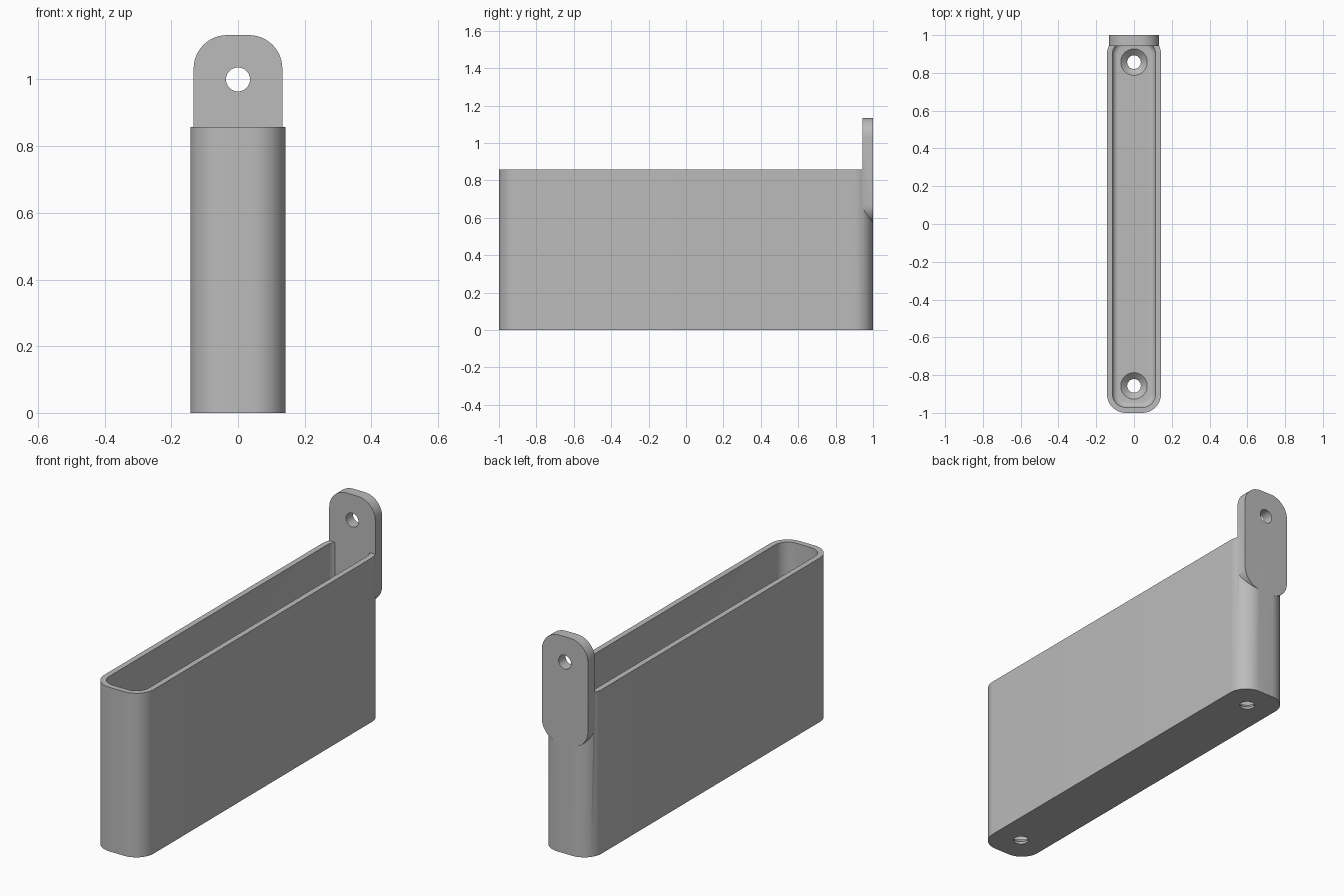
import bpy, bmesh, math
from mathutils import Matrix

cube = bpy.data.objects.get("Cube")
if cube:
    bpy.data.objects.remove(cube, do_unlink=True)

grey = bpy.data.materials.new("plain grey")
grey.use_nodes = True
colour = (0.5, 0.5, 0.5, 1)
grey.diffuse_color = colour
grey.node_tree.nodes["Principled BSDF"].inputs["Base Color"].default_value = colour


def ring(half_a, half_b, radius, level, steps=12):
    """Rounded rectangle outline at one level."""
    points = []
    for i, (sa, sb) in enumerate([(1, 1), (-1, 1), (-1, -1), (1, -1)]):
        for k in range(steps + 1):
            t = math.pi / 2 * (i + k / steps)
            points.append((sa * (half_a - radius) + radius * math.cos(t),
                           sb * (half_b - radius) + radius * math.sin(t), level))
    return points


def circle(radius, level, sides=48):
    return [(radius * math.cos(2 * math.pi * k / sides),
             radius * math.sin(2 * math.pi * k / sides), level) for k in range(sides)]


def loft(name, outlines, matrix=Matrix()):
    """Skin a stack of outlines and cap both ends."""
    bm = bmesh.new()
    loops = [[bm.verts.new(p) for p in o] for o in outlines]
    for low, high in zip(loops, loops[1:]):
        for i in range(len(low)):
            j = (i + 1) % len(low)
            bm.faces.new((low[i], low[j], high[j], high[i]))
    bm.faces.new(loops[0][::-1])
    bm.faces.new(loops[-1])
    bm.transform(matrix)
    bmesh.ops.recalc_face_normals(bm, faces=bm.faces)
    mesh = bpy.data.meshes.new(name)
    bm.to_mesh(mesh)
    bm.free()
    mesh.materials.append(grey)
    obj = bpy.data.objects.new(name, mesh)
    bpy.context.collection.objects.link(obj)
    return obj


def combine(target, other, operation):
    mod = target.modifiers.new(operation, "BOOLEAN")
    mod.operation = operation
    mod.solver = "EXACT"
    mod.object = other
    bpy.ops.object.select_all(action="DESELECT")
    bpy.context.view_layer.objects.active = target
    target.select_set(True)
    bpy.ops.object.modifier_apply(modifier=mod.name)
    bpy.data.objects.remove(other, do_unlink=True)


# Open box with rounded corners and a filleted floor
half_x, half_y, height, corner = 0.143, 1.0, 0.857, 0.1
wall, floor, fillet = 0.029, 0.043, 0.029
outlines = [ring(half_x, half_y, corner, 0), ring(half_x, half_y, corner, height)]
outlines.append(ring(half_x - wall, half_y - wall, corner - wall, height))
for k in range(7):
    t = math.pi / 2 * k / 6
    inset = wall + fillet * (1 - math.cos(t))
    outlines.append(ring(half_x - inset, half_y - inset, corner - inset,
                         floor + fillet * (1 - math.sin(t))))
box = loft("holder_box", outlines)

# Hanging tab at the back
tab_low, tab_high, tab_thick = 0.571, 1.133, 0.057
upright = Matrix.Rotation(math.pi / 2, 4, "X")
half_tab = (tab_high - tab_low) / 2
place = Matrix.Translation((0, 1, (tab_low + tab_high) / 2)) @ upright
tab = loft("hanging_tab", [ring(0.133, half_tab, 0.1, 0),
                           ring(0.133, half_tab, 0.1, tab_thick)], place)
combine(box, tab, "UNION")

# Screw hole in the tab
place = Matrix.Translation((0, 1, 1)) @ upright
combine(box, loft("tab_hole", [circle(0.036, -0.1), circle(0.036, 0.2)], place), "DIFFERENCE")

# Countersunk screw holes in the floor
for y in (-0.857, 0.857):
    profile = [(0.036, -0.1), (0.036, 0.012), (0.07, floor), (0.07, floor + 0.1)]
    cutter = loft("floor_hole", [circle(r, z) for r, z in profile],
                  Matrix.Translation((0, y, 0)))
    combine(box, cutter, "DIFFERENCE")

bpy.ops.object.shade_smooth_by_angle(angle=math.radians(30))
